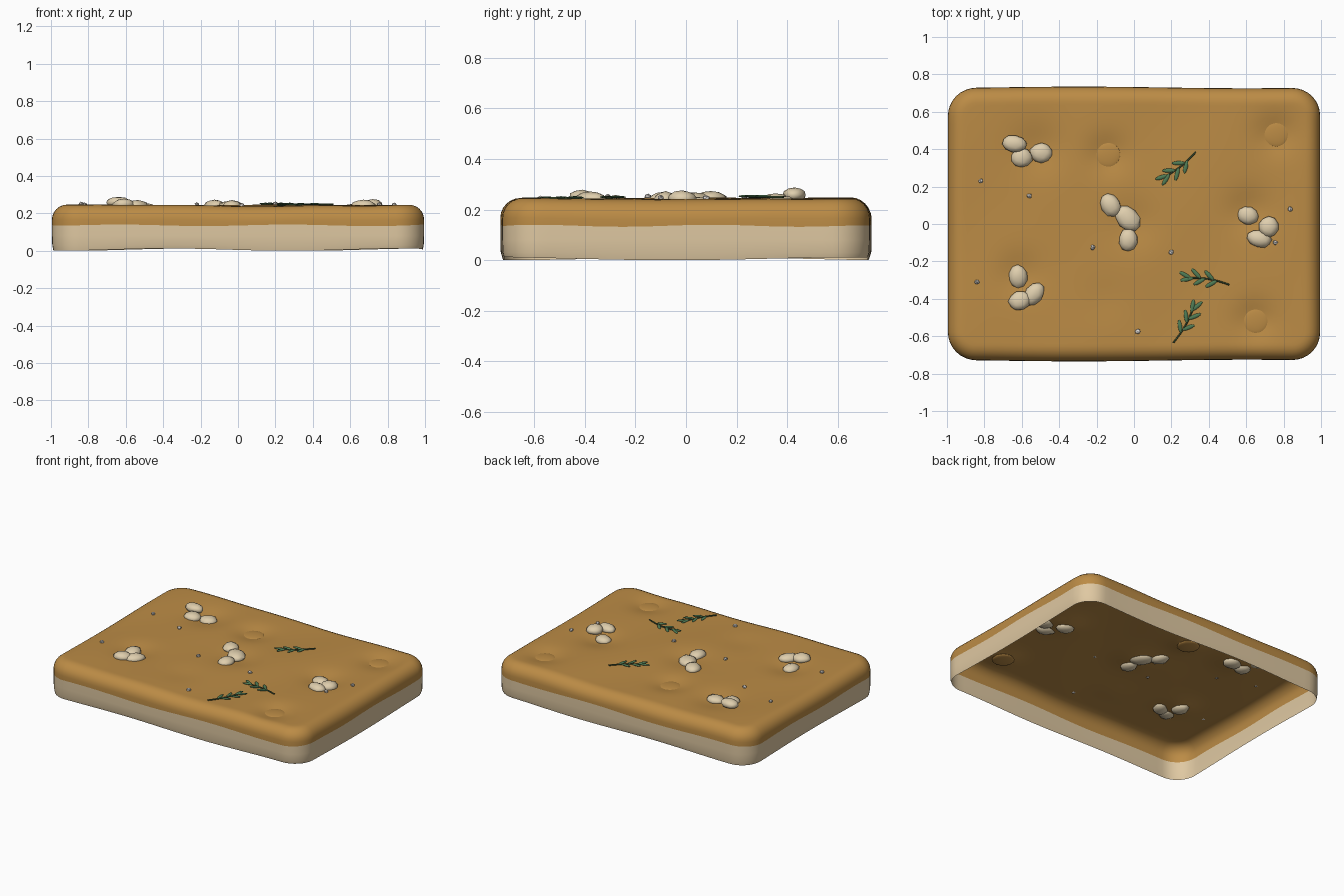
import bpy, bmesh, math, random
from mathutils import Vector, Matrix

random.seed(4)
if "Cube" in bpy.data.objects:
    bpy.data.objects.remove(bpy.data.objects["Cube"], do_unlink=True)


def material(name, *rgb):
    m = bpy.data.materials.new(name)
    m.use_nodes = True
    m.diffuse_color = (*rgb, 1)
    m.node_tree.nodes["Principled BSDF"].inputs["Base Color"].default_value = (*rgb, 1)
    return m


CRUST = material("golden crust", 0.50, 0.26, 0.06)
DOUGH = material("pale dough", 0.74, 0.58, 0.36)
GARLIC = material("garlic cream", 0.74, 0.62, 0.42)
LEAF = material("herb green", 0.08, 0.20, 0.09)
STEM = material("dark stem green", 0.05, 0.09, 0.035)
SALT = material("salt", 0.72, 0.68, 0.64)

# Dimples pressed in the top: x, y, depth, spread
PRESSED = [(0.76, 0.48), (-0.14, 0.37), (0.65, -0.52)]
DIMPLES = [(x, y, 0.026, 0.075) for x, y in PRESSED] + [
    (-0.51, 0.40, 0.022, 0.09), (-0.61, -0.27, 0.022, 0.08), (0.62, 0.07, 0.024, 0.08),
    (0.0, 0.0, 0.018, 0.09), (-0.15, -0.40, 0.008, 0.09)]


def top_height(x, y):
    z = 0.243 + 0.004 * math.sin(4 * x + 1) * math.cos(5 * y) + 0.002 * math.sin(9 * x - 6 * y)
    for cx, cy, depth, spread in DIMPLES:
        z -= depth * math.exp(-(((x - cx) ** 2 + (y - cy) ** 2) / (2 * spread ** 2)))
    return z


def outline(inset):
    """Rounded rectangle, counter-clockwise, with evenly split sides."""
    hx, hy, r = 0.995 - inset, 0.73 - inset, 0.15 - inset
    corners = [(hx - r, hy - r), (r - hx, hy - r), (r - hx, r - hy), (hx - r, r - hy)]
    pts = []
    for k, (cx, cy) in enumerate(corners):
        for j in range(9):
            a = math.pi / 2 * (k + j / 8)
            pts.append(Vector((cx + r * math.cos(a), cy + r * math.sin(a))))
        a = math.pi / 2 * (k + 1)
        nx, ny = corners[(k + 1) % 4]
        start = pts[-1]
        end = Vector((nx + r * math.cos(a), ny + r * math.sin(a)))
        steps = 40 if k % 2 == 0 else 28
        pts += [start.lerp(end, j / steps) for j in range(1, steps)]
    return pts


def finish(bm, name, mats, angle=50):
    mesh = bpy.data.meshes.new(name)
    bm.to_mesh(mesh)
    bm.free()
    for m in mats:
        mesh.materials.append(m)
    ob = bpy.data.objects.new(name, mesh)
    bpy.context.collection.objects.link(ob)
    bpy.ops.object.select_all(action="DESELECT")
    ob.select_set(True)
    bpy.context.view_layer.objects.active = ob
    bpy.ops.object.shade_smooth_by_angle(angle=math.radians(angle))
    return ob


# Bread: an open-bottomed shell of stacked rings, wall then rounded rim then top
def build_bread():
    bm = bmesh.new()
    bevel = 0.08
    rings = []

    def add_ring(pts, height):
        row = []
        for p in pts:
            wave = 0.006 * math.sin(3.5 * p.x + 2.6) * p.y / 0.73
            row.append(bm.verts.new((p.x, p.y + abs(p.y) * wave, height(p))))
        rings.append(row)

    add_ring(outline(0.008), lambda p: 0.006 + 0.006 * math.sin(5 * p.x + 4 * p.y))
    add_ring(outline(0.002), lambda p: 0.03)
    add_ring(outline(0), lambda p: 0.08)
    add_ring(outline(0), lambda p: 0.136 + 0.004 * math.sin(7 * p.x + 9 * p.y))
    for i in range(7):
        a = math.pi / 2 * i / 6
        add_ring(outline(bevel * (1 - math.cos(a))),
                 lambda p: top_height(p.x, p.y) - bevel * (1 - math.sin(a)))
    inner = outline(bevel)
    for i in range(1, 40):
        add_ring([p * (1 - i / 40) for p in inner], lambda p: top_height(p.x, p.y))
    count = len(inner)
    for r in range(len(rings) - 1):
        for i in range(count):
            j = (i + 1) % count
            f = bm.faces.new((rings[r][i], rings[r][j], rings[r + 1][j], rings[r + 1][i]))
            f.material_index = 1 if r < 3 else 0
    centre = bm.verts.new((0, 0, top_height(0, 0)))
    for i in range(count):
        bm.faces.new((rings[-1][i], rings[-1][(i + 1) % count], centre))
    finish(bm, "bread", [CRUST, DOUGH])


def lump(bm, pos, size, angle=0, detail=2, rough=0.0):
    """Squashed, slightly uneven ball."""
    verts = bmesh.ops.create_icosphere(bm, subdivisions=detail, radius=1)["verts"]
    for v in verts:
        v.co *= 1 + random.uniform(-rough, rough)
    bmesh.ops.transform(bm, verts=verts, matrix=Matrix.Translation(pos)
                        @ Matrix.Rotation(math.radians(angle), 4, "Z")
                        @ Matrix.Diagonal((*size, 1)))


def build_garlic():
    clusters = {
        "back_left": [(-0.64, 0.43, 0.066, 0.046, -10, 0.018), (-0.60, 0.355, 0.058, 0.054, 0, 0),
                      (-0.495, 0.38, 0.062, 0.054, 0, 0)],
        "middle": [(-0.125, 0.10, 0.064, 0.052, 120, 0), (-0.035, 0.03, 0.078, 0.058, -45, 0.006),
                   (-0.03, -0.085, 0.052, 0.062, 0, 0)],
        "right": [(0.61, 0.045, 0.058, 0.05, -20, 0), (0.72, -0.015, 0.055, 0.056, 0, 0.006),
                  (0.67, -0.08, 0.066, 0.045, -15, 0)],
        "front_left": [(-0.62, -0.28, 0.05, 0.062, 0, 0), (-0.535, -0.375, 0.066, 0.048, 50, 0),
                       (-0.61, -0.41, 0.062, 0.052, 20, 0.004)]}
    for name, pieces in clusters.items():
        bm = bmesh.new()
        for x, y, rx, ry, angle, lift in pieces:
            lump(bm, (x, y, top_height(x, y) + 0.004 + lift), (rx, ry, 0.03), angle, 2, 0.06)
        finish(bm, "garlic_" + name, [GARLIC])


# Herb sprig: bent stem with leaves on both sides, pointing to the tip
def build_sprig(name, base, tip, bend):
    base, tip = Vector(base), Vector(tip)
    along = tip - base
    side = Vector((-along.y, along.x))
    heading = math.atan2(along.y, along.x)

    def on_top(t):
        p = base + along * t + side * bend * math.sin(math.pi * t)
        return Vector((p.x, p.y, top_height(p.x, p.y) + 0.006))

    curve = bpy.data.curves.new(name + "_stem", "CURVE")
    curve.dimensions = "3D"
    curve.bevel_depth = 0.0045
    curve.bevel_resolution = 1
    curve.use_fill_caps = True
    line = curve.splines.new("POLY")
    line.points.add(8)
    for i, p in enumerate(line.points):
        p.co = (*on_top(i / 8), 1)
    curve.materials.append(STEM)
    bpy.context.collection.objects.link(bpy.data.objects.new(name + "_stem", curve))

    bm = bmesh.new()
    leaves = [(0.3, 1), (0.38, -1), (0.58, 1), (0.68, -1), (0.85, 1), (0.9, -1)]
    for t, way in leaves:
        a = heading + way * math.radians(38 if t < 0.8 else 20)
        reach = 0.034
        p = on_top(t) + Vector((math.cos(a), math.sin(a), 0)) * reach
        p.z = top_height(p.x, p.y) + 0.008
        verts = bmesh.ops.create_uvsphere(bm, u_segments=8, v_segments=6, radius=1)["verts"]
        bmesh.ops.transform(bm, verts=verts, matrix=Matrix.Translation(p)
                            @ Matrix.Rotation(a, 4, "Z") @ Matrix.Diagonal((0.036, 0.011, 0.005, 1))
                            @ Matrix.Rotation(math.pi / 2, 4, "Y"))
    finish(bm, name + "_leaves", [LEAF])


build_bread()
build_garlic()
build_sprig("back_sprig", (0.33, 0.385), (0.16, 0.25), 0.05)
build_sprig("middle_sprig", (0.51, -0.325), (0.28, -0.29), -0.06)
build_sprig("front_sprig", (0.21, -0.635), (0.32, -0.44), -0.05)

# Flat pads in the pressed dimples
bm = bmesh.new()
for x, y in PRESSED:
    lump(bm, (x, y, top_height(x, y) + 0.002), (0.072, 0.072, 0.012), detail=3)
finish(bm, "dimple_pads", [CRUST])

# Salt grains
bm = bmesh.new()
for x, y in [(-0.82, 0.23), (-0.56, 0.15), (-0.84, -0.31), (-0.22, -0.125), (0.2, -0.15),
             (0.02, -0.575), (0.755, -0.1), (0.835, 0.08)]:
    lump(bm, (x, y, top_height(x, y) + 0.006), (0.015, 0.014, 0.012), random.uniform(0, 90), 1, 0.15)
finish(bm, "salt_grains", [SALT], 20)
